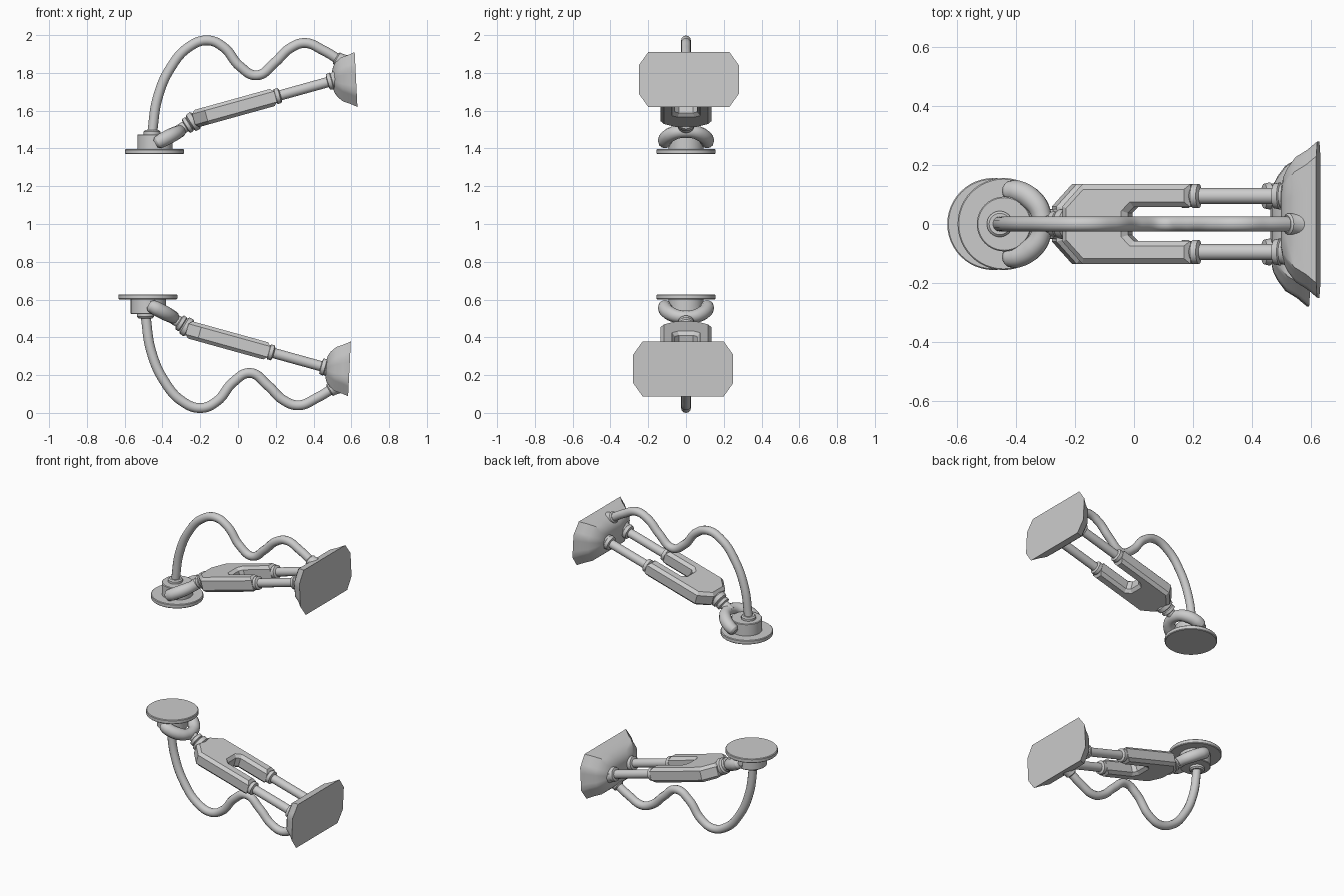
import bpy, bmesh, math
from mathutils import Matrix, Vector

if "Cube" in bpy.data.objects:
    bpy.data.objects.remove(bpy.data.objects["Cube"])

parts = []


def frame(origin, degrees):
    """Local x axis tilted upward in the xz plane."""
    return Matrix.Translation(origin) @ Matrix.Rotation(-math.radians(degrees), 4, 'Y')


def finish(obj, smooth=True):
    bpy.ops.object.select_all(action='DESELECT')
    obj.select_set(True)
    bpy.context.view_layer.objects.active = obj
    if obj.type == 'CURVE':
        bpy.ops.object.convert(target='MESH')
        obj = bpy.context.view_layer.objects.active
    if smooth:
        bpy.ops.object.shade_smooth_by_angle(angle=math.radians(35))
    parts.append(obj)


def mesh_object(name, bm, matrix=Matrix.Identity(4), smooth=True):
    bmesh.ops.recalc_face_normals(bm, faces=bm.faces[:])
    mesh = bpy.data.meshes.new(name)
    bm.to_mesh(mesh)
    bm.free()
    obj = bpy.data.objects.new(name, mesh)
    bpy.context.collection.objects.link(obj)
    obj.matrix_world = matrix
    finish(obj, smooth)


def loft(name, rings, matrix=Matrix.Identity(4)):
    bm = bmesh.new()
    loops = [[bm.verts.new(p) for p in ring] for ring in rings]
    n = len(loops[0])
    for a, b in zip(loops, loops[1:]):
        for i in range(n):
            bm.faces.new((a[i], a[(i + 1) % n], b[(i + 1) % n], b[i]))
    bm.faces.new(loops[0])
    bm.faces.new(loops[-1])
    mesh_object(name, bm, matrix)


def lathe(name, profile, matrix, sides=32):
    """Turn (distance, radius) pairs around the local x axis."""
    ang = [2 * math.pi * i / sides for i in range(sides)]
    loft(name, [[(u, r * math.cos(t), r * math.sin(t)) for t in ang] for u, r in profile], matrix)


def tube(name, points, radius, steps=10):
    """Points are (x, y, z, radius factor)."""
    cu = bpy.data.curves.new(name, 'CURVE')
    cu.dimensions = '3D'
    cu.bevel_depth = radius
    cu.bevel_resolution = 4
    cu.resolution_u = steps
    cu.use_fill_caps = True
    sp = cu.splines.new('BEZIER')
    sp.bezier_points.add(len(points) - 1)
    for bp, p in zip(sp.bezier_points, points):
        bp.co = p[:3]
        bp.radius = p[3]
        bp.handle_left_type = bp.handle_right_type = 'AUTO'
    obj = bpy.data.objects.new(name, cu)
    bpy.context.collection.objects.link(obj)
    finish(obj)


# Base plate and pivot drum
lathe("base_plate", [(0, .152), (.004, .156), (.023, .156), (.027, .152)],
      frame((-.442, 0, 1.37), 90), 48)
lathe("pivot_drum", [(0, .093), (.076, .093), (.08, .089)], frame((-.44, 0, 1.395), 90), 40)
lathe("cable_base_collar", [(0, .044), (.016, .044), (.024, .036)], frame((-.455, 0, 1.473), 90))

# Fork claw wrapped around the drum
half = [(-.437, .112, 1.424, .55), (-.425, .112, 1.431, .9), (-.395, .11, 1.447, 1),
        (-.345, .082, 1.473, 1), (-.315, .035, 1.488, .9)]
mirrored = [(x, -y, z, r) for x, y, z, r in reversed(half)]
tube("fork_claw", half + mirrored, .038)

# Neck between fork and arm body
lathe("neck", [(0, .03), (.055, .03), (.06, .043), (.078, .043), (.083, .036),
               (.09, .05), (.115, .052), (.125, .04)], frame((-.325, 0, 1.487), 32))

# Arm body: U-shaped outline with chamfered edges
arm = frame((-.235, 0, 1.554), 15.5)
side = [(0, .06), (.07, .135), (.45, .135), (.45, .057), (.25, .057), (.23, .037)]
outline = side + [(u, -v) for u, v in reversed(side)]
bm = bmesh.new()
base = bm.faces.new([bm.verts.new((u, v, -.047)) for u, v in outline])
ext = bmesh.ops.extrude_face_region(bm, geom=[base])
bmesh.ops.translate(bm, vec=(0, 0, .094),
                    verts=[g for g in ext['geom'] if isinstance(g, bmesh.types.BMVert)])
rim = [e for e in bm.edges if abs(e.verts[0].co.z - e.verts[1].co.z) < 1e-5]
bmesh.ops.bevel(bm, geom=rim, offset=.018, segments=1, affect='EDGES')
mesh_object("arm_body", bm, arm, smooth=False)

# Twin rods with stepped collars
rod = [(.44, .03), (.448, .036), (.452, .041), (.472, .041), (.478, .027), (.735, .027),
       (.738, .042), (.758, .046), (.762, .041), (.772, .043), (.79, .056), (.82, .06)]
for label, y in (("left", .095), ("right", -.095)):
    lathe(label + "_rod", rod, arm @ Matrix.Translation((0, y, 0)), 24)


# Head: flared shell with a chamfered rectangular face
def head_ring(x, hy, hz, cut):
    cy, cz = .05 * cut, .07 * cut
    corners = [(hy, hz - cz), (hy - cy, hz), (-hy + cy, hz), (-hy, hz - cz),
               (-hy, -hz + cz), (-hy + cy, -hz), (hy - cy, -hz), (hy, -hz + cz)]
    ring = []
    for i, a in enumerate(corners):
        b = corners[(i + 1) % 8]
        for k in range(4):
            p = Vector(a).lerp(Vector(b), k / 4)
            ring.append((x - .05 * p.y, .015 + p.x, 1.765 + p.y))
    return ring


loft("head", [head_ring(.500, .11, .045, .5), head_ring(.507, .145, .07, .75),
              head_ring(.522, .175, .092, .9), head_ring(.55, .212, .116, 1),
              head_ring(.59, .236, .13, 1), head_ring(.625, .265, .145, 1)])

# Looping cable and its head collar
path = [(-.455, 1.48), (-.425, 1.67), (-.355, 1.83), (-.26, 1.937), (-.16, 1.972), (-.075, 1.935),
        (.01, 1.835), (.10, 1.787), (.195, 1.855), (.275, 1.93), (.355, 1.958), (.45, 1.92),
        (.565, 1.85)]
tube("cable", [(x, 0, z, 1) for x, z in path], .026)
lathe("cable_head_collar", [(0, .029), (.006, .036), (.02, .036), (.05, .044)],
      frame((.518, 0, 1.88), -31), 24)

# Second unit: turned half a turn about the x axis, below the first
flip = Matrix.Translation((-.035, 0, 1.998)) @ Matrix.Rotation(math.pi, 4, 'X')
for obj in parts:
    twin = obj.copy()
    twin.data = obj.data.copy()
    bpy.context.collection.objects.link(twin)
    twin.matrix_world = flip @ obj.matrix_basis
    twin.name = "lower_" + obj.name
    obj.name = "upper_" + obj.name
